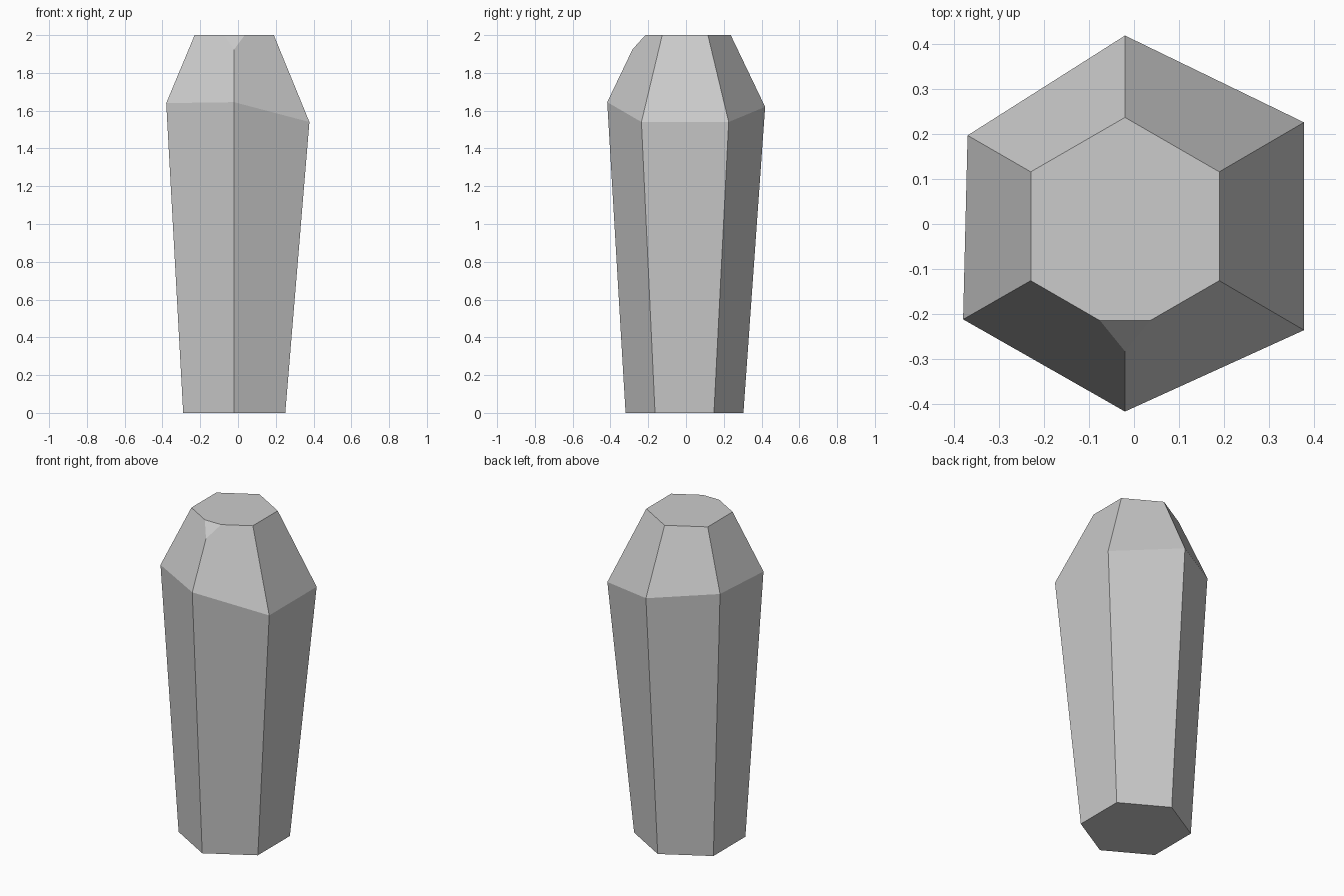
import bpy, bmesh
from math import sin, cos, radians
from mathutils import Vector

if "Cube" in bpy.data.objects:
    bpy.data.objects.remove(bpy.data.objects["Cube"])


def hexagon(radius, cx, cy, z):
    """Hexagon ring with a corner pointing to +y, clockwise from the back."""
    return [(cx + radius * sin(radians(60 * k)), cy + radius * cos(radians(60 * k)), z)
            for k in range(6)]


# Crystal cross-sections: foot, uneven shoulder, flat tip
foot = hexagon(0.312, -0.02, -0.008, 0)
shoulder = [(-0.02, 0.419, 1.62), (0.378, 0.226, 1.54), (0.378, -0.236, 1.54),
            (-0.02, -0.417, 1.645), (-0.38, -0.212, 1.64), (-0.37, 0.197, 1.655)]
tip = hexagon(0.242, -0.02, -0.005, 2)

bm = bmesh.new()
rings = [[bm.verts.new(p) for p in ring] for ring in (foot, shoulder, tip)]
for low, high in zip(rings, rings[1:]):
    for i in range(6):
        j = (i + 1) % 6
        bm.faces.new((low[i], low[j], high[j], high[i]))
bm.faces.new(rings[0])
bm.faces.new(rings[-1])

# Chipped corner at the front of the tip
cut = bmesh.ops.bisect_plane(
    bm, geom=bm.verts[:] + bm.edges[:] + bm.faces[:],
    plane_co=(-0.02, -0.215, 2), plane_no=Vector((0, -0.072, 0.065)).normalized(),
    clear_outer=True)
bmesh.ops.holes_fill(bm, edges=[e for e in bm.edges if e.is_boundary], sides=0)
bmesh.ops.recalc_face_normals(bm, faces=bm.faces[:])

mesh = bpy.data.meshes.new("crystal")
bm.to_mesh(mesh)
bm.free()
crystal = bpy.data.objects.new("crystal", mesh)
bpy.context.collection.objects.link(crystal)
